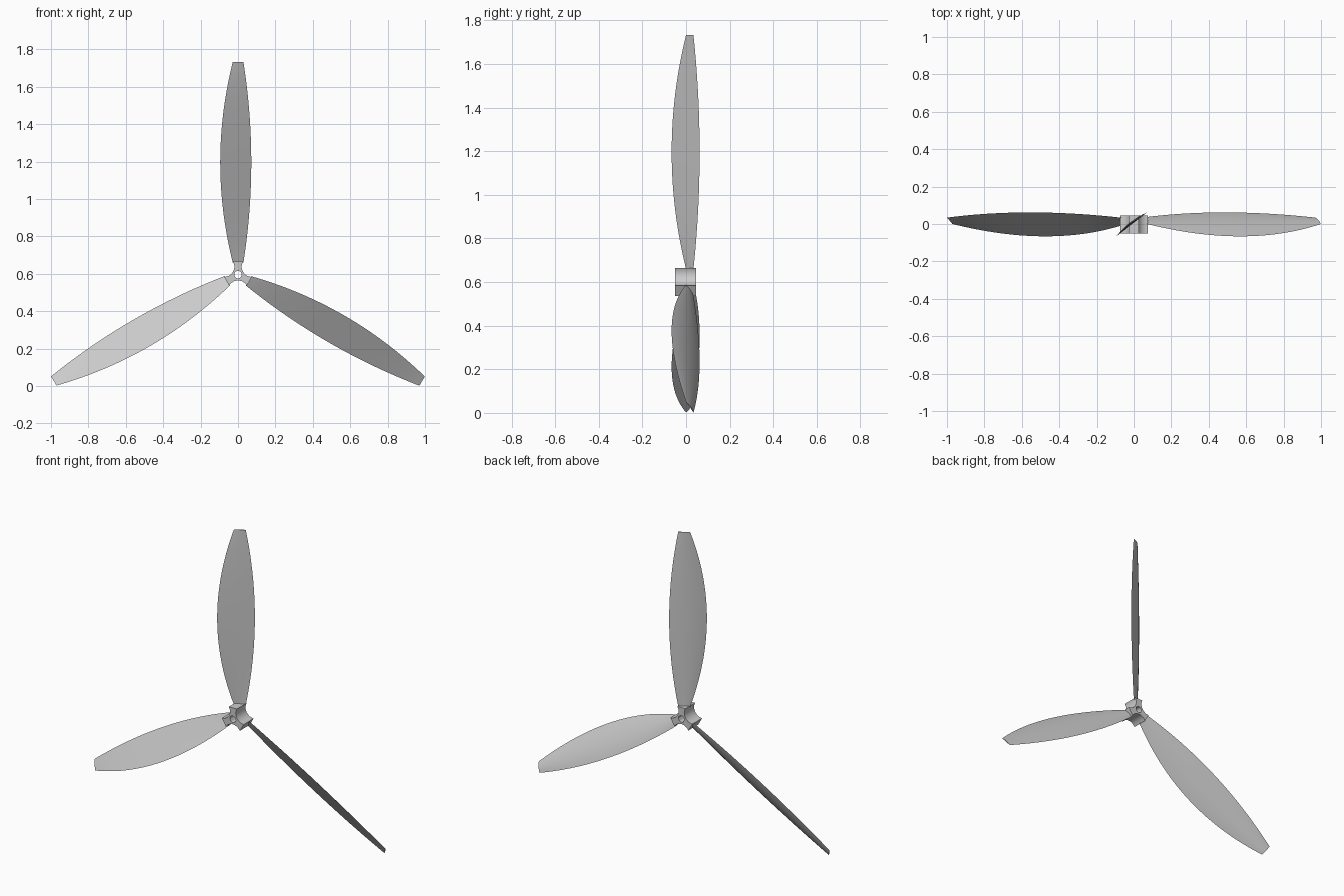
import bpy, bmesh, math
from mathutils import Matrix, Vector

cube = bpy.data.objects.get("Cube")
if cube:
    bpy.data.objects.remove(cube, do_unlink=True)

HUB_Z = 0.595
ROOT, TIP = 0.065, 1.137

grey = bpy.data.materials.new("light grey")
grey.use_nodes = True
colour = (0.6, 0.6, 0.6, 1)
grey.diffuse_color = colour
grey.node_tree.nodes["Principled BSDF"].inputs["Base Color"].default_value = colour


def finish(name, bm, angle):
    bmesh.ops.recalc_face_normals(bm, faces=bm.faces)
    mesh = bpy.data.meshes.new(name)
    bm.to_mesh(mesh)
    bm.free()
    mesh.materials.append(grey)
    obj = bpy.data.objects.new(name, mesh)
    bpy.context.collection.objects.link(obj)
    bpy.ops.object.select_all(action="DESELECT")
    obj.select_set(True)
    bpy.context.view_layer.objects.active = obj
    bpy.ops.object.shade_smooth_by_angle(angle=math.radians(angle))
    return obj


def bridge(bm, rings):
    """Join closed vertex rings of equal length with quads."""
    for a, b in zip(rings, rings[1:]):
        n = len(a)
        for i in range(n):
            j = (i + 1) % n
            bm.faces.new((a[i], a[j], b[j], b[i]))


def make_blade(name, turn):
    """Pitched blade with a flat front, cambered back and bowed edges."""
    bm = bmesh.new()
    rings = []
    steps, across = 32, 10
    for k in range(steps + 1):
        t = k / steps
        bow = 4 * t * (1 - t)
        z = ROOT + (TIP - ROOT) * t
        left = Vector((-0.028 - 0.067 * bow, -0.066 * bow, z))
        right = Vector((0.029 + 0.042 * bow, 0.034 + 0.028 * bow, z))
        chord = right - left
        back = Vector((-chord.y, chord.x, 0)).normalized()
        thick = 0.005 + 0.009 * bow
        front_side = [left.lerp(right, i / across) for i in range(across + 1)]
        back_side = []
        for i in range(across - 1, 0, -1):
            u = i / across
            back_side.append(left.lerp(right, u) + back * thick * 4 * u * (1 - u))
        rings.append([bm.verts.new(p) for p in front_side + back_side])
    bridge(bm, rings)
    bm.faces.new(rings[0])
    bm.faces.new(rings[-1])
    bm.transform(Matrix.Translation((0, 0, HUB_Z)) @ Matrix.Rotation(turn, 4, "Y"))
    return finish(name, bm, 30)


def make_hub():
    """Three flared arms joined by concave arcs, with a round bore."""
    centre_dist, radius, arm, bore = 0.086, 0.055, 0.07, 0.02
    # Half angle of the scoop that reaches exactly to the arm ends
    side = centre_dist * math.sin(math.pi / 3)
    along = arm - centre_dist * math.cos(math.pi / 3)
    half = math.sqrt(radius ** 2 - along ** 2)
    end = Vector((arm * 0.5 + (side - half) * 0.866, arm * 0.866 - (side - half) * 0.5))
    reach = math.atan2(end.y, centre_dist - end.x)
    outline = []
    for s in range(3):
        base = math.pi / 2 + math.pi / 3 + s * math.tau / 3
        for i in range(13):
            a = reach * (i / 6 - 1)
            x = centre_dist - radius * math.cos(a)
            y = radius * math.sin(a)
            outline.append((x * math.cos(base) - y * math.sin(base),
                            x * math.sin(base) + y * math.cos(base)))
    inner = [Vector(p).normalized() * bore for p in outline]
    bm = bmesh.new()
    rings = []
    for points, y in ((outline, -0.05), (outline, 0.045), (inner, 0.045), (inner, -0.05)):
        rings.append([bm.verts.new((p[0], y, p[1] + HUB_Z)) for p in points])
    bridge(bm, rings + rings[:1])
    return finish("hub", bm, 35)


make_hub()
for label, turn in (("top", 0), ("left", math.tau / 3), ("right", -math.tau / 3)):
    make_blade(label + "_blade", turn)
